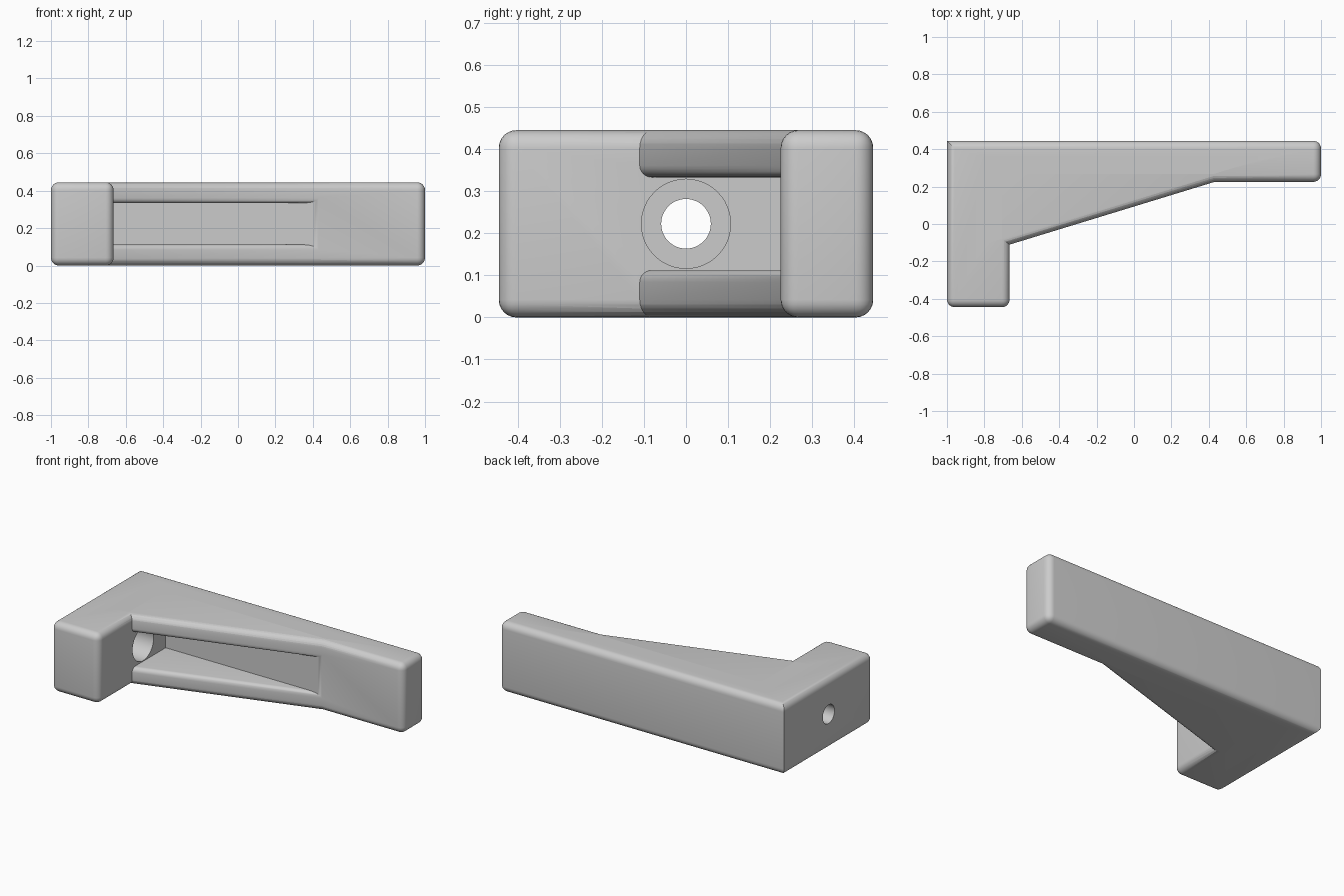
import bpy, bmesh, math
from mathutils import Matrix

if "Cube" in bpy.data.objects:
    bpy.data.objects.remove(bpy.data.objects["Cube"], do_unlink=True)

H = 0.445          # overall height, also the half depth
ROUND = 0.042      # outer edge radius
RIM = 0.028        # radius along the inner rib edges

grey = bpy.data.materials.new("plain grey")
grey.use_nodes = True
grey.diffuse_color = (0.6, 0.6, 0.6, 1)
grey.node_tree.nodes["Principled BSDF"].inputs["Base Color"].default_value = (0.6, 0.6, 0.6, 1)


def finish(name, bm):
    bmesh.ops.recalc_face_normals(bm, faces=bm.faces)
    mesh = bpy.data.meshes.new(name)
    bm.to_mesh(mesh)
    bm.free()
    mesh.materials.append(grey)
    ob = bpy.data.objects.new(name, mesh)
    bpy.context.collection.objects.link(ob)
    return ob


def prism(name, outline, z0, z1, rounds):
    """Extrude an outline; rounds is a list of (edge rule, radius)."""
    bm = bmesh.new()
    face = bm.faces.new([bm.verts.new((x, y, z0)) for x, y in outline])
    ext = bmesh.ops.extrude_face_region(bm, geom=[face])
    top = [g for g in ext["geom"] if isinstance(g, bmesh.types.BMVert)]
    bmesh.ops.translate(bm, verts=top, vec=(0, 0, z1 - z0))
    for rule, radius in rounds:
        edges = [e for e in bm.edges if rule(e.verts[0].co, e.verts[1].co)]
        bmesh.ops.bevel(bm, geom=edges, offset=radius, segments=6,
                        profile=0.5, affect='EDGES')
    return finish(name, bm)


def drill(name, radius, x0, x1):
    bm = bmesh.new()
    bmesh.ops.create_cone(bm, cap_ends=True, segments=48, radius1=radius,
                          radius2=radius, depth=x1 - x0,
                          matrix=Matrix.Translation(((x0 + x1) / 2, 0, H / 2))
                          @ Matrix.Rotation(math.pi / 2, 4, 'Y'))
    ob = finish(name, bm)
    ob.hide_render = True
    return ob


def combine(target, tool, operation):
    mod = target.modifiers.new(operation.title(), 'BOOLEAN')
    mod.operation, mod.solver, mod.object = operation, 'EXACT', tool
    bpy.context.view_layer.objects.active = target
    bpy.ops.object.modifier_apply(modifier=mod.name)
    bpy.data.objects.remove(tool, do_unlink=True)


# L-shaped body: every edge rounded but the back corner and the inside corner
def body_edge(a, b):
    upright = abs(a.z - b.z) > 0.1
    back_corner = a.x < -0.9 and a.y > 0.4
    inner_corner = abs(a.x + 0.665) < 0.01 and a.y > 0
    return not (upright and (back_corner or inner_corner))


body = prism("bracket_body",
             [(-1, H), (1, H), (1, 0.225), (-0.665, 0.225), (-0.665, -H), (-1, -H)],
             0, H, [(body_edge, ROUND)])

# Two sloping ribs, running on into the block and the arm
def slope(x):
    return 0.225 + (x - 0.43) * 0.335 / 1.095


wedge = [(-0.8, slope(-0.8)), (0.65, slope(0.65)), (0.65, 0.36), (-0.8, 0.36)]


def slope_edge_at(z):
    def rule(a, b):
        return (abs(a.z - z) < 0.001 and abs(b.z - z) < 0.001
                and all(abs(v.y - slope(v.x)) < 0.001 for v in (a, b)))
    return rule


for side, outer, inner in (("lower", 0, 0.112), ("upper", H, H - 0.112)):
    rib = prism(side + "_rib", wedge, min(outer, inner), max(outer, inner),
                [(slope_edge_at(outer), ROUND), (slope_edge_at(inner), RIM)])
    combine(body, rib, 'UNION')

# Bolt hole with a wide recess behind the pocket
combine(body, drill("bolt_hole", 0.059, -1.1, -0.5), 'DIFFERENCE')
combine(body, drill("bolt_recess", 0.106, -0.87, -0.5), 'DIFFERENCE')

bpy.ops.object.select_all(action='DESELECT')
body.select_set(True)
bpy.context.view_layer.objects.active = body
bpy.ops.object.shade_smooth_by_angle(angle=math.radians(30))
